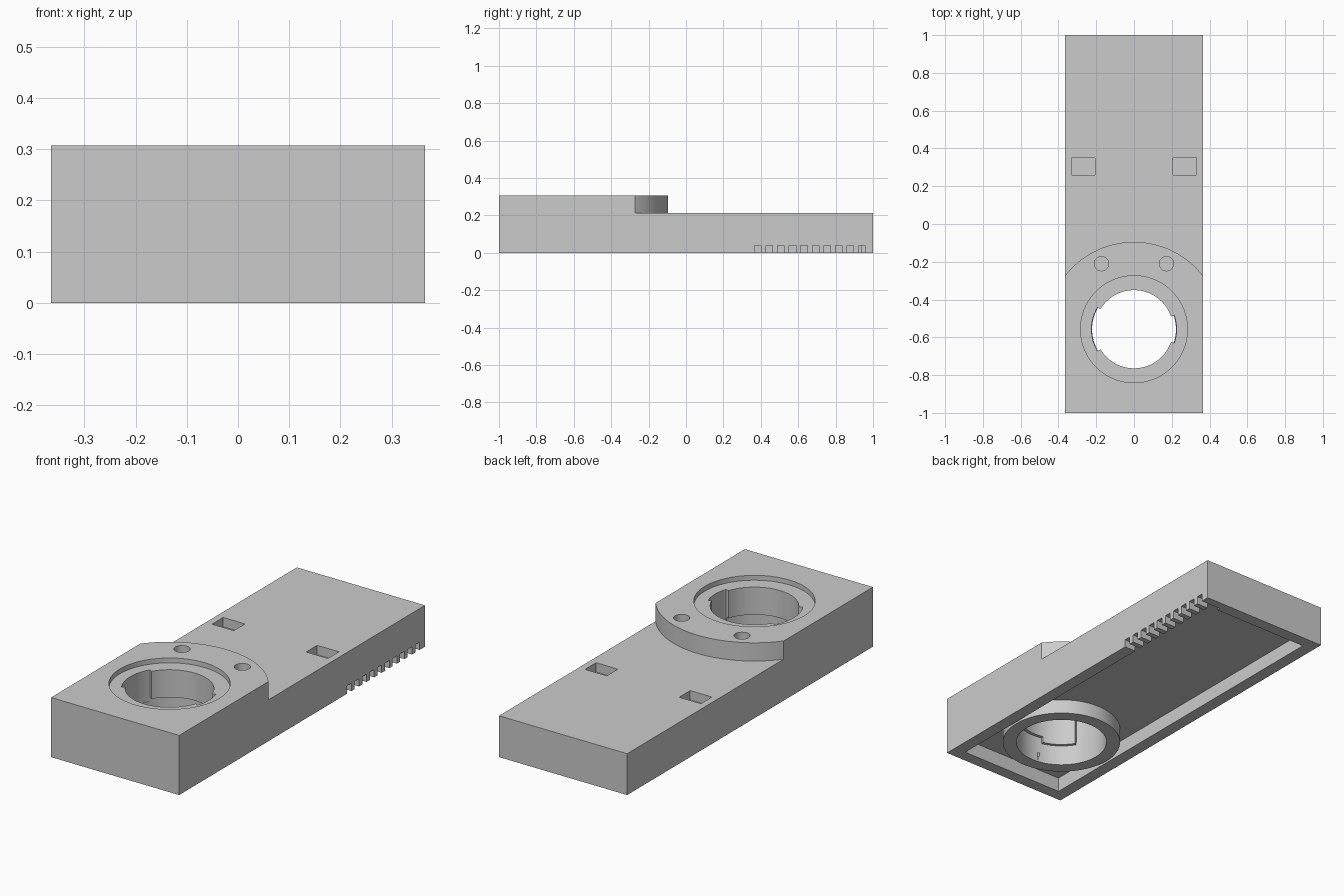
import bpy, bmesh
from math import sin, cos, radians

cube = bpy.data.objects.get("Cube")
if cube:
    bpy.data.objects.remove(cube, do_unlink=True)

HALF_W, TOP, STEP_Z = 0.365, 0.307, 0.213
BORE_Y = -0.557

grey = bpy.data.materials.new("plain_grey")
grey.use_nodes = True
grey.diffuse_color = (0.6, 0.6, 0.6, 1)
grey.node_tree.nodes["Principled BSDF"].inputs["Base Color"].default_value = (0.6, 0.6, 0.6, 1)


def prism(name, outline, z0, z1):
    """Extrude a flat outline from z0 to z1."""
    bm = bmesh.new()
    face = bm.faces.new([bm.verts.new((x, y, z0)) for x, y in outline])
    ext = bmesh.ops.extrude_face_region(bm, geom=[face])
    top = [v for v in ext["geom"] if isinstance(v, bmesh.types.BMVert)]
    bmesh.ops.translate(bm, verts=top, vec=(0, 0, z1 - z0))
    bmesh.ops.recalc_face_normals(bm, faces=bm.faces)
    mesh = bpy.data.meshes.new(name)
    bm.to_mesh(mesh)
    bm.free()
    mesh.materials.append(grey)
    obj = bpy.data.objects.new(name, mesh)
    bpy.context.collection.objects.link(obj)
    return obj


def rect(x0, x1, y0, y1):
    return [(x0, y0), (x1, y0), (x1, y1), (x0, y1)]


def arc(r, a0, a1, steps, cx=0, cy=BORE_Y):
    angles = [radians(a0 + (a1 - a0) * i / steps) for i in range(steps + 1)]
    return [(cx + r * cos(a), cy + r * sin(a)) for a in angles]


def circle(r, cx=0, cy=BORE_Y, steps=96):
    return arc(r, 0, 360, steps, cx, cy)[:-1]


def sector(r, a0, a1):
    return arc(r, a0, a1, 40) + arc(0.15, a1, a0, 40)


def cut(target, cutter):
    """Subtract the cutter from the target, then discard it."""
    mod = target.modifiers.new("cut", "BOOLEAN")
    mod.operation, mod.solver, mod.object = "DIFFERENCE", "EXACT", cutter
    bpy.context.view_layer.objects.active = target
    bpy.ops.object.modifier_apply(modifier=mod.name)
    bpy.data.objects.remove(cutter, do_unlink=True)


# Block, lowered behind the rounded head
body = prism("mount_body", rect(-HALF_W, HALF_W, -1, 1), 0, TOP)
head_arc = arc(0.462, 20, 160, 96)
cut(body, prism("step_cutter", head_arc + [(-0.6, head_arc[-1][1]), (-0.6, 1.2),
                                           (0.6, 1.2), (0.6, head_arc[0][1])], STEP_Z, 0.5))

# Hollow underside, leaving a tube around the bore
cavity = prism("cavity_cutter", rect(-0.3, 0.3, -0.937, 0.937), -0.1, 0.075)
cut(cavity, prism("tube_keep", circle(0.289), -0.2, 0.2))
cut(body, cavity)

# Stepped bore
cut(body, prism("counterbore_cutter", circle(0.283), TOP - 0.025, 0.5))
cut(body, prism("bore_cutter", circle(0.207), -0.1, 0.4))
cut(body, prism("lower_bore_cutter", circle(0.222), -0.1, 0.107))

# Bayonet pockets below the lip, leaving two stop tabs, and entry notches
for a0, a1 in ((68, 211), (256, 379)):
    cut(body, prism("pocket_cutter", sector(0.223, a0, a1), 0.05, 0.14))
for mid, half in ((0, 19), (180, 31)):
    cut(body, prism("notch_cutter", sector(0.225, mid - half, mid + half), 0.12, 0.4))

# Blind screw holes and rectangular pockets on both sides
for s in (-1, 1):
    cut(body, prism("screw_cutter", circle(0.038, s * 0.172, -0.21, 40), 0.2, 0.5))
    x0, x1 = sorted((s * 0.206, s * 0.33))
    cut(body, prism("slot_cutter", rect(x0, x1, 0.26, 0.35), 0.165, 0.5))

# Row of vents in the lower edge of one side wall
for i in range(10):
    y = 0.367 + i * 0.0616
    cut(body, prism("vent_cutter", rect(0.25, 0.5, y, y + 0.035), -0.1, 0.04))

bpy.ops.object.select_all(action="DESELECT")
body.select_set(True)
bpy.context.view_layer.objects.active = body
bpy.ops.object.shade_smooth_by_angle(angle=radians(30))
